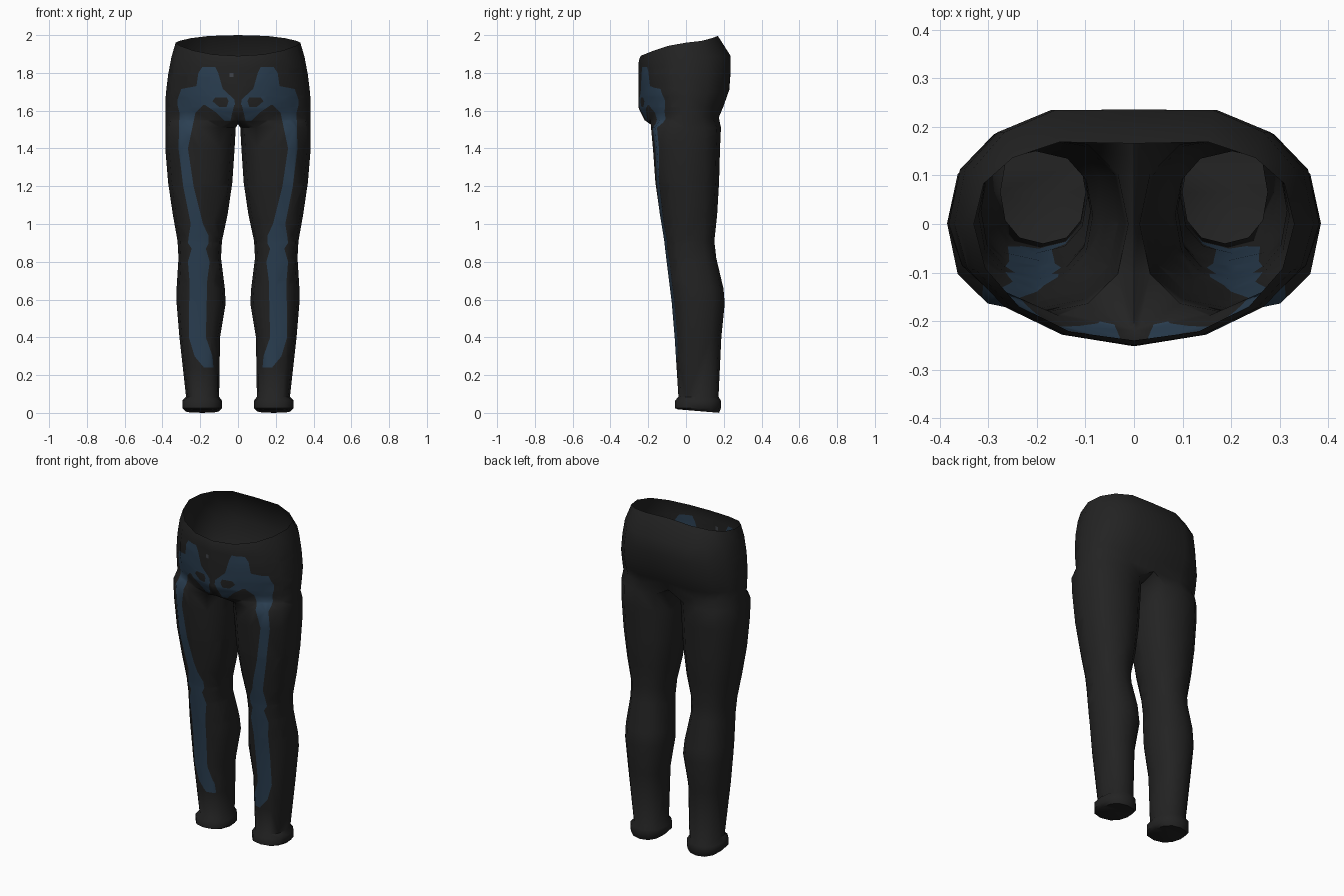
import bpy
import bmesh
from math import sin, cos, radians
from mathutils import Vector

cube = bpy.data.objects.get("Cube")
if cube:
    bpy.data.objects.remove(cube)


def material(name, color):
    m = bpy.data.materials.new(name)
    m.use_nodes = True
    m.diffuse_color = (*color, 1)
    m.node_tree.nodes["Principled BSDF"].inputs["Base Color"].default_value = (*color, 1)
    return m


def power(v, p):
    return abs(v) ** p * (1 if v > 0 else -1)


ARC, FULL = 9, 12

# leg rings: height, inner x, outer x, front y, back y
LEG = [(.01, .10, .28, -.045, .175), (.025, .085, .295, -.058, .185),
       (.065, .085, .295, -.058, .185), (.085, .10, .275, -.04, .172),
       (.40, .095, .31, -.06, .187), (.58, .065, .325, -.075, .205),
       (.66, .07, .325, -.085, .198), (.82, .09, .315, -.105, .16),
       (.91, .085, .32, -.115, .15), (1.05, .055, .345, -.138, .165),
       (1.22, .03, .37, -.162, .175), (1.40, .018, .385, -.175, .18),
       (1.51, .012, .385, -.185, .185)]

# hip rings: front, side and back height, half width, front y, back y, front bulge
HIPS = [(1.55, 1.56, 1.565, .385, -.19, .185, .03),
        (1.61, 1.62, 1.62, .385, -.205, .21, .045),
        (1.68, 1.69, 1.71, .382, -.225, .243, .027),
        (1.78, 1.79, 1.80, .37, -.242, .25, .01),
        (1.865, 1.885, 1.89, .352, -.245, .25, .005),
        (1.89, 1.96, 2.0, .33, -.24, .18, 0)]


def leg_ring(z, x0, x1, yf, yb):
    pts = []
    for i in range(FULL):
        a = radians(-120 + 30 * i)
        x = (x0 + x1) / 2 + (x1 - x0) / 2 * power(cos(a), .85)
        y = (yf + yb) / 2 + (yb - yf) / 2 * power(sin(a), .85)
        # the sole tilts down slightly towards the heel
        tilt = -.01 * (y - .06) / .12 if z < .02 else 0
        pts.append((x, y, max(0, z + tilt)))
    return pts


def hip_ring(zf, zs, zb, hx, yf, yb, bulge):
    pts = []
    for i in range(ARC):
        a = radians(-90 + 180 * i / (ARC - 1))
        s = sin(a)
        back = s > 0
        x = 0 if i in (0, ARC - 1) else hx * cos(a) ** (.8 if back else .95)
        y = s ** .8 * yb if back else -s * yf
        y -= bulge * {0: 1, 1: .45}.get(i, 0)
        if i == ARC - 1:
            y -= .014
        pts.append((x, y, zs + abs(s) ** 1.5 * ((zb if back else zf) - zs)))
    return pts


# trousers: each side is lofted from the sole to the waist, then welded
bm = bmesh.new()


def loft(low, high, count, closed):
    for i in range(count if closed else count - 1):
        j = (i + 1) % count
        bm.faces.new((low[i], low[j], high[j], high[i]))


for side in (1, -1):
    rings = [leg_ring(*r) for r in LEG] + [hip_ring(*r) for r in HIPS]
    # crotch seam points complete the first hip ring
    rings[len(LEG)] += [(0, .1, 1.54), (0, 0, 1.53), (0, -.1, 1.53)]
    rows = [[bm.verts.new((x * side, y, z)) for x, y, z in r] for r in rings]
    bm.faces.new(rows[0])
    for k in range(len(rows) - 1):
        closed = k < len(LEG)
        loft(rows[k], rows[k + 1], FULL if closed else ARC, closed)
bmesh.ops.remove_doubles(bm, verts=bm.verts[:], dist=.0005)
bmesh.ops.recalc_face_normals(bm, faces=bm.faces[:])
bm.normal_update()
outer = max(bm.faces, key=lambda f: f.calc_center_median().x)
if outer.normal.x < 0:
    bmesh.ops.reverse_faces(bm, faces=bm.faces[:])
bmesh.ops.triangulate(bm, faces=bm.faces[:])


# painted bones: strips of (height, inner x, outer x) cut into the front
def front_faces(side, low, high):
    bm.normal_update()
    out = []
    for f in bm.faces:
        c = f.calc_center_median()
        if f.normal.y < -.03 and c.x * side > 0 and low < c.z < high:
            out.append(f)
    return out


def cut(faces, point, normal):
    geom = set(faces)
    for f in faces:
        geom.update(f.edges)
        geom.update(f.verts)
    bmesh.ops.bisect_plane(bm, geom=list(geom), dist=.00005,
                           plane_co=point, plane_no=normal)


def paint(strip, side, index):
    for (z1, a1, b1), (z0, a0, b0) in zip(strip, strip[1:]):
        for z in (z0, z1):
            cut(front_faces(side, z0 - .3, z1 + .3), (0, 0, z), (0, 0, 1))
        for lo, hi in ((a0, a1), (b0, b1)):
            normal = Vector((z1 - z0, 0, -(hi - lo) * side)).normalized()
            cut(front_faces(side, z0, z1), (lo * side, 0, z0), normal)
        for f in front_faces(side, z0, z1):
            c = f.calc_center_median()
            t = (c.z - z0) / (z1 - z0)
            if a0 + (a1 - a0) * t < c.x * side < b0 + (b1 - b0) * t:
                f.material_index = index


PELVIS = [(1.83, .12, .19), (1.80, .105, .21), (1.73, .085, .22),
          (1.715, .08, .30), (1.66, .02, .32), (1.63, .015, .32)]
PUBIS = [(1.63, .02, .175), (1.59, .03, .115), (1.545, .04, .07)]
HOLE = [(1.67, .06, .12), (1.65, .05, .135), (1.62, .06, .10)]
LEG_BONES = [(1.63, .185, .32), (1.59, .225, .31), (1.40, .265, .315),
             (1.20, .235, .29), (1.0, .185, .25), (.94, .157, .26),
             (.90, .155, .265), (.87, .17, .245), (.80, .15, .265),
             (.70, .163, .257), (.40, .17, .26), (.30, .135, .23),
             (.24, .13, .18)]
BUTTON = [(1.80, .025, .045), (1.778, .025, .045)]

for side in (1, -1):
    for strip in (PELVIS, PUBIS, LEG_BONES):
        paint(strip, side, 1)
    paint(HOLE, side, 0)
paint(BUTTON, -1, 2)

mesh = bpy.data.meshes.new("trousers")
bm.to_mesh(mesh)
bm.free()
mesh.materials.append(material("black cloth", (.0165, .0165, .0165)))
mesh.materials.append(material("bone blue", (.024, .05, .085)))
mesh.materials.append(material("button grey", (.05, .055, .065)))
trousers = bpy.data.objects.new("trousers", mesh)
bpy.context.collection.objects.link(trousers)
bpy.context.view_layer.objects.active = trousers
trousers.select_set(True)
bpy.ops.object.shade_smooth_by_angle(angle=radians(50))
